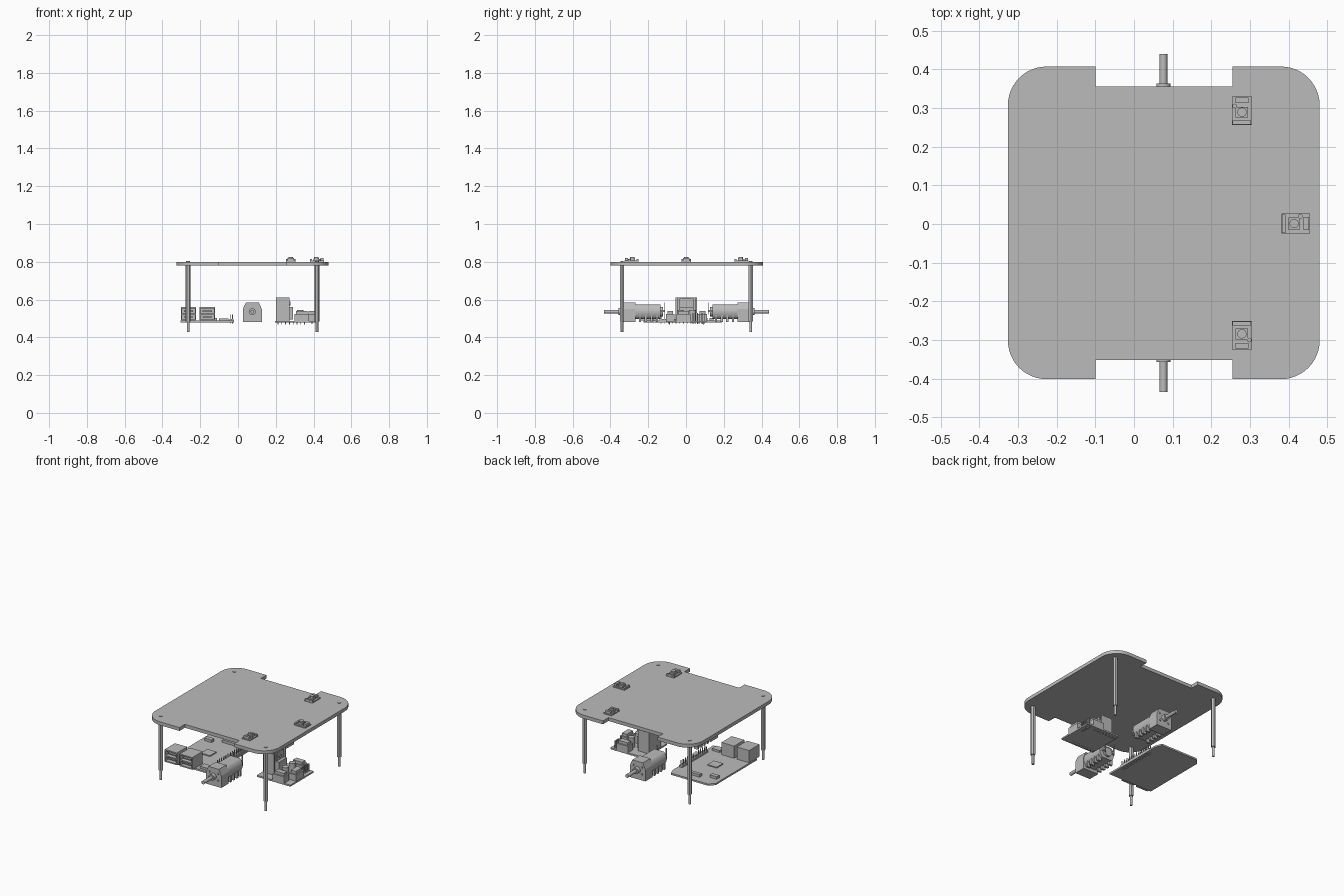
import bpy, bmesh, math
from mathutils import Vector, Matrix

old = bpy.data.objects.get("Cube")
if old:
    bpy.data.objects.remove(old, do_unlink=True)

grey = bpy.data.materials.new("plain grey")
grey.use_nodes = True
colour = (0.5, 0.5, 0.5, 1)
grey.diffuse_color = colour
grey.node_tree.nodes["Principled BSDF"].inputs["Base Color"].default_value = colour

MID_Y = 0.003
AXES = {"x": Matrix(((0, 0, 1), (1, 0, 0), (0, 1, 0))),
        "y": Matrix(((1, 0, 0), (0, 0, 1), (0, 1, 0))),
        "z": Matrix.Identity(3)}


def finish(name, bm, smooth=False):
    bmesh.ops.recalc_face_normals(bm, faces=bm.faces[:])
    mesh = bpy.data.meshes.new(name)
    bm.to_mesh(mesh)
    bm.free()
    mesh.materials.append(grey)
    obj = bpy.data.objects.new(name, mesh)
    bpy.context.collection.objects.link(obj)
    if smooth:
        bpy.ops.object.select_all(action="DESELECT")
        obj.select_set(True)
        bpy.context.view_layer.objects.active = obj
        bpy.ops.object.shade_smooth_by_angle(angle=math.radians(35))
    return obj


def boxes(name, spans):
    """One object made of boxes, each given as (x0, x1, y0, y1, z0, z1)."""
    bm = bmesh.new()
    for x0, x1, y0, y1, z0, z1 in spans:
        size = Matrix.Diagonal((x1 - x0, y1 - y0, z1 - z0, 1))
        place = Matrix.Translation(((x0 + x1) / 2, (y0 + y1) / 2, (z0 + z1) / 2))
        bmesh.ops.create_cube(bm, size=1, matrix=place @ size)
    return finish(name, bm)


def extrude(name, outline, low, high, axis="z", smooth=False):
    """Extrude a 2D outline from low to high along an axis."""
    bm = bmesh.new()
    turn = AXES[axis]
    face = bm.faces.new([bm.verts.new(turn @ Vector((u, v, low))) for u, v in outline])
    new = bmesh.ops.extrude_face_region(bm, geom=[face])["geom"]
    moved = [g for g in new if isinstance(g, bmesh.types.BMVert)]
    bmesh.ops.translate(bm, verts=moved, vec=turn @ Vector((0, 0, high - low)))
    return finish(name, bm, smooth)


def ring(u, v, r, sides):
    return [(u + r * math.cos(math.tau * i / sides), v + r * math.sin(math.tau * i / sides))
            for i in range(sides)]


def rod(name, u, v, r, low, high, axis="z", sides=24):
    return extrude(name, ring(u, v, r, sides), low, high, axis, sides > 8)


def arc(u, v, r, start):
    return [(u + r * math.cos(math.radians(start + 7.5 * i)),
             v + r * math.sin(math.radians(start + 7.5 * i))) for i in range(13)]


# Top deck with rounded corners and a notch above each motor
L, R, F, B, rad = -0.326, 0.48, -0.401, 0.407, 0.1
deck = arc(R - rad, B - rad, rad, 0)
deck += [(0.255, B), (0.255, 0.356), (-0.1, 0.356), (-0.1, B)]
deck += arc(L + rad, B - rad, rad, 90) + arc(L + rad, F + rad, rad, 180)
deck += [(-0.1, F), (-0.1, -0.351), (0.255, -0.351), (0.255, F)]
deck += arc(R - rad, F + rad, rad, 270)
extrude("top_deck", deck, 0.78, 0.8)

# Hexagonal standoffs with screws above and studs below
for x in (-0.264, 0.418):
    for y in (-0.339, 0.343):
        rod("standoff", x, y, 0.013, 0.485, 0.78, sides=6)
        rod("lower_stud", x, y, 0.007, 0.427, 0.49, sides=12)
        rod("deck_screw", x, y, 0.010, 0.795, 0.803, sides=6)

# Gear motors, mirrored front to back
MX, MZ = 0.076, 0.536
flat_round = [(u, max(MZ - 0.038, min(MZ + 0.038, v))) for u, v in ring(MX, MZ, 0.049, 48)]
bracket = [(-0.05, 0.48), (0.05, 0.48), (0.05, 0.55), (0.034, 0.585),
           (-0.034, 0.585), (-0.05, 0.55)]
bracket = [(MX + u, v) for u, v in bracket]
for side in (-1, 1):
    def at(d):
        return MID_Y + side * d

    def spans(x0, x1, d0, d1, z0, z1):
        return (x0, x1, min(at(d0), at(d1)), max(at(d0), at(d1)), z0, z1)

    extrude("motor_bracket", bracket, at(0.27), at(0.338), "y")
    extrude("motor_can", flat_round, at(0.138), at(0.27), "y", True)
    rod("motor_end_cap", MX, MZ, 0.025, at(0.125), at(0.138), "y")
    rod("shaft_collar", MX, MZ, 0.018, at(0.338), at(0.36), "y")
    rod("wheel_shaft", MX, MZ, 0.010, at(0.36), at(0.437), "y")
    for x in (MX - 0.028, MX + 0.028):
        for z in (0.515, 0.557):
            rod("bracket_screw", x, z, 0.006, at(0.338), at(0.343), "y", 12)
    boxes("motor_terminals", [spans(MX + s * 0.03 - 0.004, MX + s * 0.03 + 0.004,
                                    0.113, 0.117, 0.52, 0.585) for s in (-1, 1)]
          + [spans(MX + s * 0.03 - 0.004, MX + s * 0.03 + 0.004,
                   0.115, 0.14, 0.535, 0.545) for s in (-1, 1)])
    # Comb of mounting tabs under the motor
    boxes("mounting_tabs", [spans(MX + s * 0.038 - 0.012, MX + s * 0.038 + 0.012,
                                  d, d + 0.012, 0.48, 0.515)
                            for s in (-1, 1) for d in (0.15, 0.18, 0.21, 0.24)])

# Controller board with clipped corners
board = [(-0.305, -0.225), (-0.02, -0.225), (-0.02, 0.15), (-0.035, 0.19),
         (-0.275, 0.19), (-0.305, 0.16)]
extrude("controller_board", board, 0.478, 0.488)

# Twin stacked sockets, open towards the front
for x0, x1 in ((-0.302, -0.222), (-0.204, -0.122)):
    walls = [(x0, x1, -0.16, -0.155, 0.488, 0.56)]
    walls += [(x, x + 0.006, -0.25, -0.155, 0.488, 0.56) for x in (x0, x1 - 0.006)]
    walls += [(x0, x1, -0.25, -0.155, z, z + 0.007) for z in (0.488, 0.519, 0.553)]
    walls += [(x0 + 0.016, x1 - 0.016, -0.242, -0.16, z, z + 0.006) for z in (0.504, 0.535)]
    boxes("twin_socket", walls)

# Small connectors and chips on the controller board
boxes("board_connectors", [(-0.19, -0.11, 0.125, 0.145, 0.488, 0.503),
                           (-0.28, -0.235, 0.09, 0.115, 0.488, 0.503),
                           (-0.2, -0.14, -0.06, 0.0, 0.488, 0.494),
                           (-0.1, -0.05, -0.21, -0.17, 0.488, 0.5)])
boxes("header_strip", [(-0.046, -0.024, -0.14, 0.1, 0.488, 0.498)])
pins = [(x, x + 0.004, -0.135 + i * 0.02, -0.131 + i * 0.02, 0.472, 0.522)
        for x in (-0.043, -0.031) for i in range(12)]
boxes("header_pins", pins)

# Motor driver board
boxes("driver_board", [(0.197, 0.415, -0.107, 0.11, 0.478, 0.487)])
boxes("heat_sink", [(0.2, 0.21, -0.055, 0.058, 0.487, 0.61)]
      + [(0.21, 0.273, y, y + 0.009, 0.487, 0.61)
         for y in (-0.055, -0.029, -0.003, 0.023, 0.049)])
boxes("driver_chip", [(0.273, 0.29, -0.035, 0.04, 0.495, 0.56)])
rod("chip_screw", 0.0, 0.58, 0.011, 0.27, 0.277, "x", 16)
boxes("chip_plate", [(0.262, 0.272, -0.035, 0.04, 0.487, 0.605)])


def terminal(x0, x1, y0, y1):
    boxes("screw_terminal", [(x0, x1, y0, y1, 0.487, 0.524),
                             (x0 + 0.008, x1 - 0.008, y0 + 0.008, y1 - 0.008, 0.524, 0.54)])


terminal(0.30, 0.375, -0.107, -0.06)
terminal(0.30, 0.375, 0.063, 0.11)
terminal(0.365, 0.413, -0.05, 0.025)
for x, y in ((0.33, -0.03), (0.33, 0.035)):
    rod("capacitor", x, y, 0.018, 0.487, 0.545)
boxes("driver_pins", [(0.39, 0.395, 0.035 + i * 0.012, 0.039 + i * 0.012, 0.47, 0.53)
                      for i in range(6)])
boxes("driver_solder_pins", [(0.21 + i * 0.02, 0.214 + i * 0.02, y, y + 0.004, 0.468, 0.48)
                             for i in range(8) for y in (-0.09, 0.09)])

# Distance sensors on the deck: u points outwards, v across
for cx, cy, angle in ((0.279, 0.293, 90), (0.418, 0.001, 0), (0.279, -0.288, -90)):
    place = Matrix.Translation((cx, cy, 0)) @ Matrix.Rotation(math.radians(angle), 4, "Z")
    parts = [boxes("sensor_board", [(-0.037, 0.037, -0.026, 0.026, 0.8, 0.806)]),
             boxes("sensor_plug", [(0.02, 0.034, -0.017, 0.017, 0.806, 0.82),
                                   (-0.036, -0.026, -0.024, 0.024, 0.806, 0.814)]),
             boxes("sensor_body", [(-0.018, 0.01, -0.016, 0.016, 0.806, 0.818)]),
             rod("sensor_lens", -0.004, 0.0, 0.012, 0.818, 0.826, sides=16),
             rod("sensor_dial", 0.012, 0.019, 0.006, 0.806, 0.815, sides=12)]
    for part in parts:
        part.data.transform(place)
